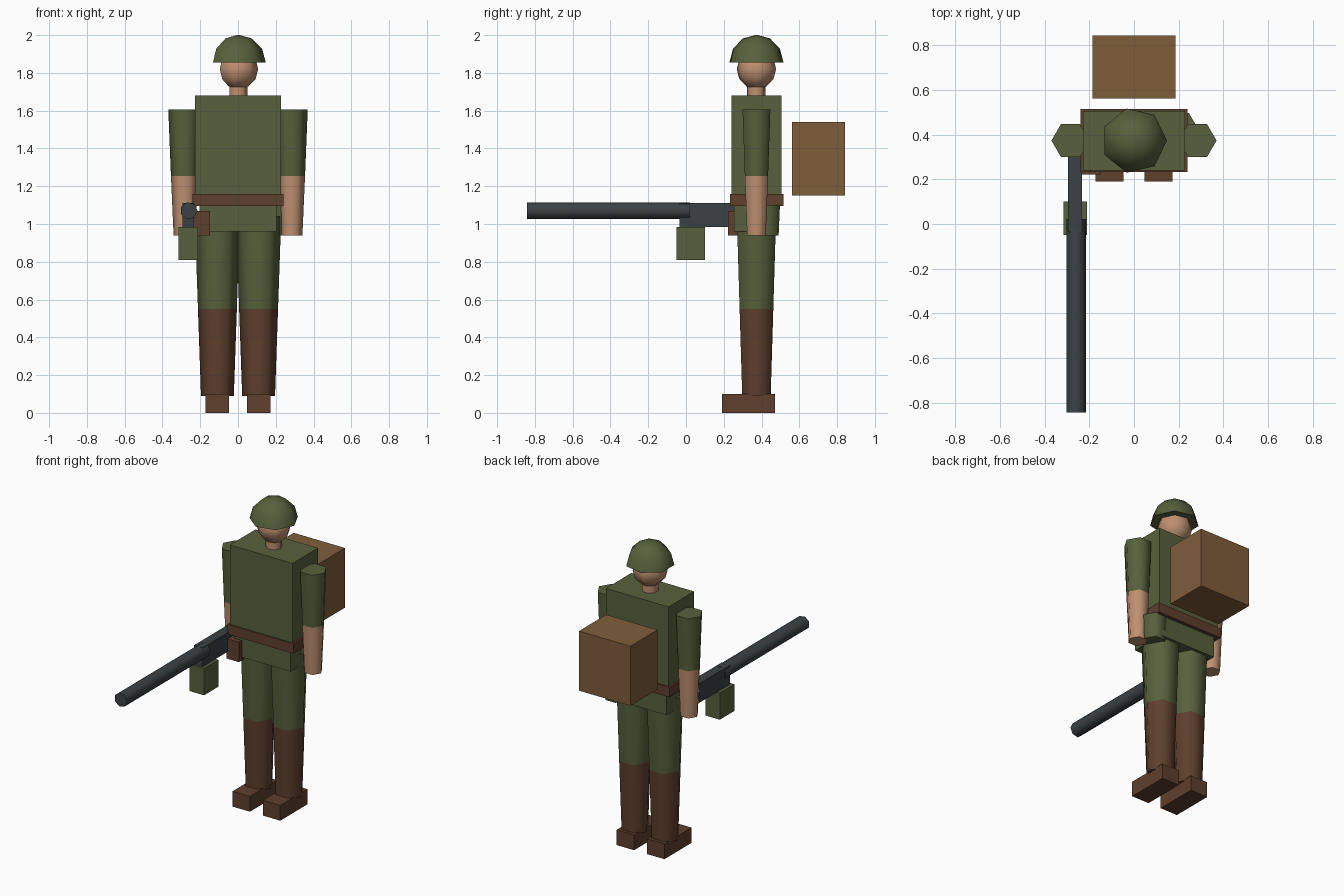
import bpy, bmesh, math
from mathutils import Matrix, Vector

cube = bpy.data.objects.get("Cube")
if cube:
    bpy.data.objects.remove(cube, do_unlink=True)


def material(name, rgb):
    m = bpy.data.materials.new(name)
    m.use_nodes = True
    colour = (*rgb, 1.0)
    m.diffuse_color = colour
    bsdf = next(n for n in m.node_tree.nodes if n.type == 'BSDF_PRINCIPLED')
    bsdf.inputs["Base Color"].default_value = colour
    bsdf.inputs["Roughness"].default_value = 0.8
    return m


OLIVE = material("olive_cloth", (0.095, 0.118, 0.045))
LEATHER = material("dark_leather", (0.112, 0.050, 0.026))
CANVAS = material("tan_canvas", (0.215, 0.110, 0.044))
SKIN = material("skin", (0.52, 0.28, 0.165))
METAL = material("gun_metal", (0.044, 0.054, 0.058))


def finish(bm, name, mats):
    bmesh.ops.recalc_face_normals(bm, faces=bm.faces[:])
    mesh = bpy.data.meshes.new(name)
    bm.to_mesh(mesh)
    bm.free()
    for m in mats:
        mesh.materials.append(m)
    obj = bpy.data.objects.new(name, mesh)
    bpy.context.collection.objects.link(obj)
    return obj


def box(name, mat, xs, ys, zs):
    """Box given by its extents along each axis."""
    bm = bmesh.new()
    bmesh.ops.create_cube(bm, size=1.0)
    for v in bm.verts:
        v.co = Vector(((a + b) / 2 + c * (b - a)) for c, (a, b) in zip(v.co, (xs, ys, zs)))
    return finish(bm, name, [mat])


def lathe(name, mats, profile, sides, location, turn=0.0):
    """Smooth turned solid; each profile band takes its own material, last one repeating."""
    bm = bmesh.new()
    rings = []
    for r, z in profile:
        if r < 1e-4:
            rings.append([bm.verts.new((0, 0, z))])
        else:
            step = 2 * math.pi / sides
            rings.append([bm.verts.new((r * math.cos(i * step), r * math.sin(i * step), z))
                          for i in range(sides)])
    for band, (low, high) in enumerate(zip(rings, rings[1:])):
        for i in range(sides):
            corners = [low[i % len(low)], low[(i + 1) % len(low)],
                       high[(i + 1) % len(high)], high[i % len(high)]]
            face = bm.faces.new(list(dict.fromkeys(corners)))
            face.material_index = min(band, len(mats) - 1)
    for ring, index in ((rings[0], 0), (rings[-1], len(mats) - 1)):
        if len(ring) > 1:
            bm.faces.new(ring).material_index = index
    bm.transform(Matrix.Translation(location) @ Matrix.Rotation(turn, 4, 'X'))
    obj = finish(bm, name, mats)
    bpy.ops.object.select_all(action='DESELECT')
    obj.select_set(True)
    bpy.context.view_layer.objects.active = obj
    bpy.ops.object.shade_smooth_by_angle(angle=math.radians(66))
    return obj


def arc(radius, start, end, steps):
    """Profile points along a circle between two latitudes in degrees."""
    angles = [math.radians(start + (end - start) * i / steps) for i in range(steps + 1)]
    return [(radius * math.cos(a), radius * math.sin(a)) for a in angles]


BODY_Y = 0.373

# Torso, hips and belt
box("torso", OLIVE, (-0.227, 0.227), (0.24, 0.505), (1.10, 1.68))
box("hips", OLIVE, (-0.205, 0.205), (0.253, 0.493), (0.96, 1.12))
box("belt", LEATHER, (-0.24, 0.24), (0.232, 0.515), (1.095, 1.16))

# Head, neck and helmet
lathe("neck", [SKIN], [(0.05, 1.66), (0.05, 1.76)], 7, (0, BODY_Y, 0))
lathe("head", [SKIN], arc(0.107, -90, 90, 6), 7, (0, BODY_Y, 1.82))
lathe("helmet", [OLIVE], arc(0.147, 0, 90, 3), 7, (0, BODY_Y, 1.855))

# Limbs, the same on both sides
for side, s in (("left", 1), ("right", -1)):
    lathe(side + "_arm", [SKIN, OLIVE], [(0.057, 0.94), (0.071, 1.255), (0.085, 1.605)],
          6, (s * 0.284, BODY_Y, 0))
    lathe(side + "_leg", [LEATHER, OLIVE], [(0.087, 0.09), (0.103, 0.55), (0.12, 1.04)],
          6, (s * 0.109, BODY_Y, 0))
    x = s * 0.11
    box(side + "_boot", LEATHER, (x - 0.063, x + 0.063), (0.19, 0.47), (0, 0.1))

# Carried kit
box("backpack", CANVAS, (-0.186, 0.186), (0.56, 0.842), (1.15, 1.54))
box("holster", LEATHER, (-0.24, -0.148), (0.222, 0.30), (0.94, 1.07))
lathe("canteen", [OLIVE], [(0.072, 0.94), (0.08, 1.10)], 6, (0.205, 0.428, 0))

# Heavy gun held at the right hip
lathe("gun_barrel", [METAL], [(0.046, 0), (0.046, 0.864)], 7, (-0.26, 0.022, 1.07), math.pi / 2)
box("gun_receiver", METAL, (-0.294, -0.232), (-0.035, 0.32), (0.985, 1.11))
box("ammunition_box", OLIVE, (-0.315, -0.211), (-0.05, 0.10), (0.81, 0.985))
